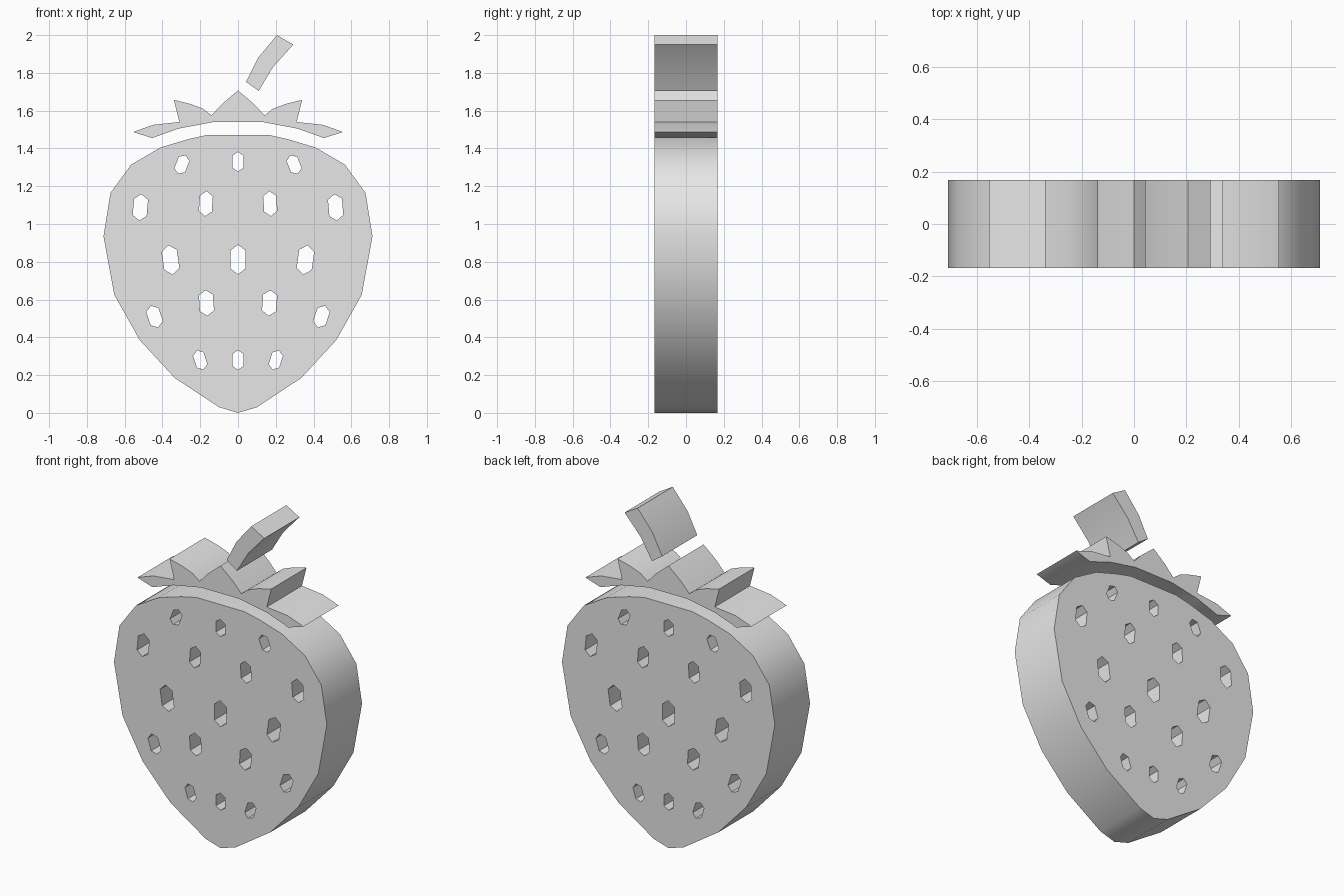
import bpy, bmesh
from math import sin, cos, radians

cube = bpy.data.objects.get("Cube")
if cube:
    bpy.data.objects.remove(cube, do_unlink=True)

HALF_DEPTH = 0.168

grey = bpy.data.materials.new("plain_grey")
grey.use_nodes = True
grey.diffuse_color = (0.8, 0.8, 0.8, 1)
grey.node_tree.nodes["Principled BSDF"].inputs["Base Color"].default_value = (0.8, 0.8, 0.8, 1)


def mirrored(half):
    """Close a half outline that runs from the bottom to the top on +x."""
    return half + [(-x, z) for x, z in reversed(half) if x > 0]


def seed_hole(x, z, w, h, tilt):
    """Six-sided hole outline, tilted clockwise by the given degrees."""
    a = radians(tilt)
    hexagon = [(0, h), (w, h * 0.62), (w, -h * 0.62),
               (0, -h), (-w, -h * 0.62), (-w, h * 0.62)]
    return [(x + u * cos(a) + v * sin(a), z - u * sin(a) + v * cos(a)) for u, v in hexagon]


def slab(name, outlines):
    """Fill the outlines (later ones are holes) and extrude along y."""
    curve = bpy.data.curves.new(name + "_profile", 'CURVE')
    curve.dimensions = '2D'
    curve.fill_mode = 'BOTH'
    curve.extrude = HALF_DEPTH
    for points in outlines:
        spline = curve.splines.new('POLY')
        spline.points.add(len(points) - 1)
        for p, (x, z) in zip(spline.points, points):
            p.co = (x, z, 0, 1)
        spline.use_cyclic_u = True
    helper = bpy.data.objects.new(name + "_profile", curve)
    bpy.context.collection.objects.link(helper)
    bpy.context.view_layer.update()
    graph = bpy.context.evaluated_depsgraph_get()
    mesh = bpy.data.meshes.new_from_object(helper.evaluated_get(graph))
    bpy.data.objects.remove(helper, do_unlink=True)

    # Weld caps to walls and stand the slab upright
    bm = bmesh.new()
    bm.from_mesh(mesh)
    bmesh.ops.remove_doubles(bm, verts=bm.verts, dist=0.0005)
    for v in bm.verts:
        x, z, y = v.co
        v.co = (x, -y, z)
    bmesh.ops.recalc_face_normals(bm, faces=bm.faces)
    bm.to_mesh(mesh)
    bm.free()
    mesh.name = name
    mesh.materials.clear()
    mesh.materials.append(grey)
    obj = bpy.data.objects.new(name, mesh)
    bpy.context.collection.objects.link(obj)
    bpy.ops.object.select_all(action='DESELECT')
    obj.select_set(True)
    bpy.context.view_layer.objects.active = obj
    bpy.ops.object.shade_smooth_by_angle(angle=radians(50))
    return obj


# Fruit body with seed holes
body = mirrored([(0, 0), (0.1, 0.03), (0.335, 0.185), (0.52, 0.385), (0.655, 0.625),
                 (0.712, 0.935), (0.675, 1.165), (0.565, 1.315), (0.41, 1.405),
                 (0.26, 1.45), (0.16, 1.472)])
centre_seeds = [(0.28, 0.03, 0.052), (0.812, 0.04, 0.078), (1.33, 0.03, 0.052)]
side_seeds = [  # x, z, half width, half height, tilt on the +x side
    (0.297, 1.315, 0.03, 0.052, -22), (0.517, 1.088, 0.037, 0.07, -5),
    (0.17, 1.108, 0.034, 0.066, -4), (0.357, 0.81, 0.04, 0.078, 8),
    (0.167, 0.582, 0.037, 0.068, 4), (0.442, 0.51, 0.034, 0.06, 18),
    (0.2, 0.28, 0.029, 0.053, 18)]
holes = [seed_hole(0, z, w, h, 0) for z, w, h in centre_seeds]
for x, z, w, h, tilt in side_seeds:
    for side in (1, -1):
        holes.append(seed_hole(side * x, z, w, h, side * tilt))
slab("fruit_body", [body] + holes)

# Leafy crown
slab("leaf_crown", [mirrored([
    (0.13, 1.54), (0.315, 1.505), (0.455, 1.455), (0.555, 1.487), (0.45, 1.525),
    (0.31, 1.54), (0.34, 1.657), (0.25, 1.635), (0.185, 1.61), (0.14, 1.575),
    (0.085, 1.635), (0, 1.707)])])

# Bent stem
slab("stem", [[(0.042, 1.752), (0.107, 1.88), (0.206, 2.0),
               (0.293, 1.95), (0.185, 1.83), (0.11, 1.705)]])
